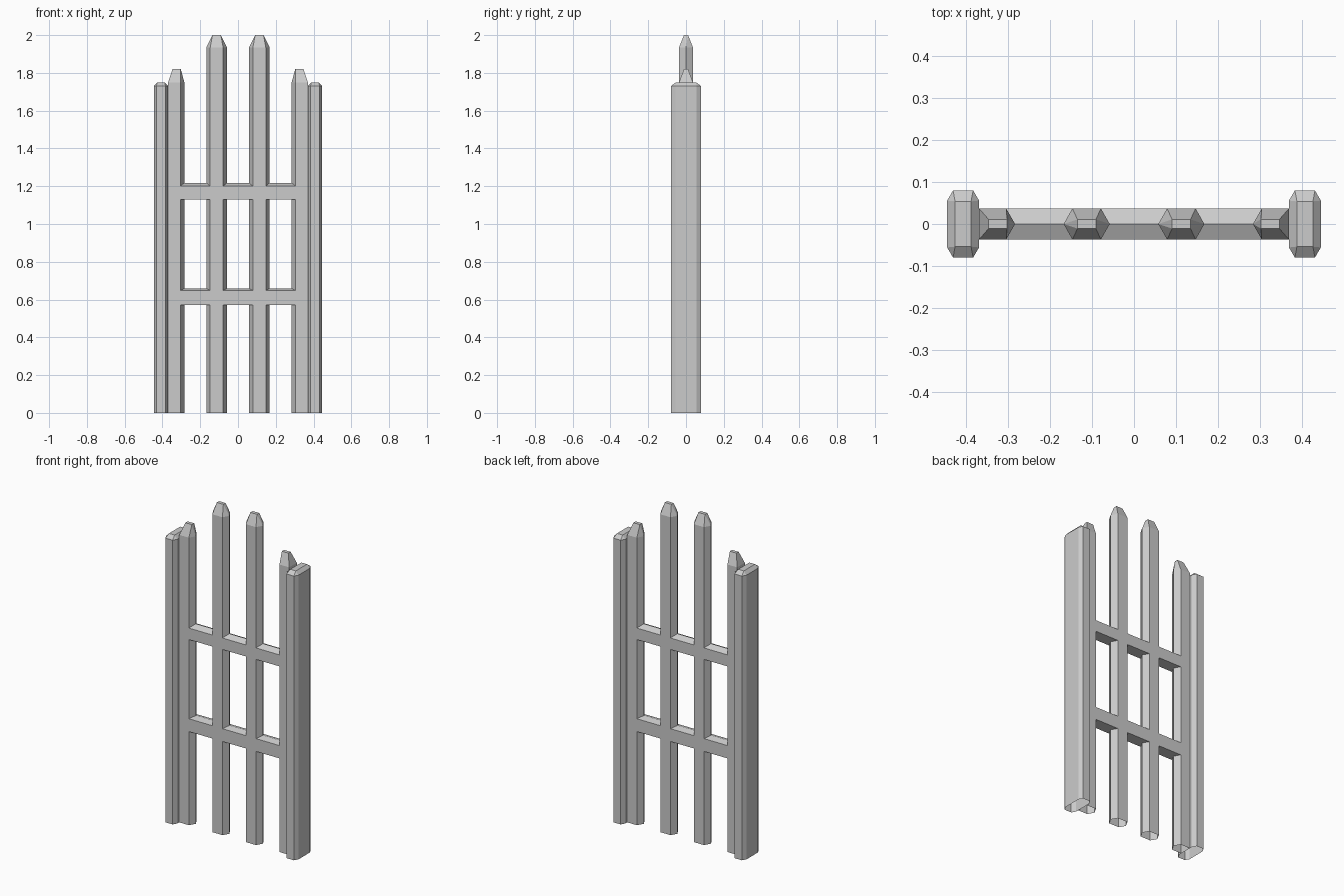
import bpy
import bmesh
import math

if "Cube" in bpy.data.objects:
    bpy.data.objects.remove(bpy.data.objects["Cube"])


def hull_object(name, points, open_bottom=False, mirror=False):
    """Convex solid from points, with flat regions merged into single faces."""
    bm = bmesh.new()
    for p in points:
        bm.verts.new(p)
    bmesh.ops.convex_hull(bm, input=bm.verts[:])
    bmesh.ops.dissolve_limit(bm, angle_limit=math.radians(0.5),
                             verts=bm.verts[:], edges=bm.edges[:])
    bmesh.ops.recalc_face_normals(bm, faces=bm.faces[:])
    if open_bottom:
        base = [f for f in bm.faces if f.normal.z < -0.9]
        bmesh.ops.delete(bm, geom=base, context='FACES')
    mesh = bpy.data.meshes.new(name)
    bm.to_mesh(mesh)
    bm.free()
    obj = bpy.data.objects.new(name, mesh)
    bpy.context.collection.objects.link(obj)
    if mirror:
        mod = obj.modifiers.new("mirror", 'MIRROR')
        mod.use_mirror_merge = False
    return obj


def upright(name, cx, profile, shoulder, top, tip_x, tip_y):
    """Vertical prism with a tapered end, mirrored to the other side."""
    pts = [(cx + x, y, z) for z in (0, shoulder) for x, y in profile]
    pts += [(cx + x, y, top) for x in tip_x for y in (-tip_y, tip_y)]
    hull_object(name, pts, open_bottom=True, mirror=True)


D = 0.037  # half depth of pickets and rails

# Wide octagonal end posts
post = [(sx * x, sy * y) for sx in (-1, 1) for sy in (-1, 1)
        for x, y in ((0.024, 0.08), (0.038, 0.056))]
upright("end_post", 0.408, post, 1.73, 1.75, (-0.019, 0.019), 0.054)

# Tall hexagonal inner pickets
hexagon = [(-0.055, 0), (-0.034, -D), (0.034, -D),
           (0.055, 0), (0.034, D), (-0.034, D)]
upright("inner_picket", 0.113, hexagon, 1.935, 2.0, (-0.022, 0.022), 0.011)

# Shorter outer pickets, flat where they meet the posts
half_hex = [(0.284, 0), (0.305, -D), (0.37, -D), (0.37, D), (0.305, D)]
upright("outer_picket", 0, half_hex, 1.75, 1.82, (0.303, 0.347), 0.011)

# Cross rails with a ridged top, one span between each pair of pickets
for label, z0, z1, ridge in (("lower", 0.57, 0.648, 0.659),
                             ("upper", 1.13, 1.2, 1.218)):
    section = [(-D, z0), (D, z0), (D, z1), (0, ridge), (-D, z1)]
    for span, x0, x1, mirrored in (("middle", -0.079, 0.079, False),
                                   ("side", 0.147, 0.305, True)):
        hull_object(f"{label}_rail_{span}",
                    [(x, y, z) for x in (x0, x1) for y, z in section],
                    mirror=mirrored)
